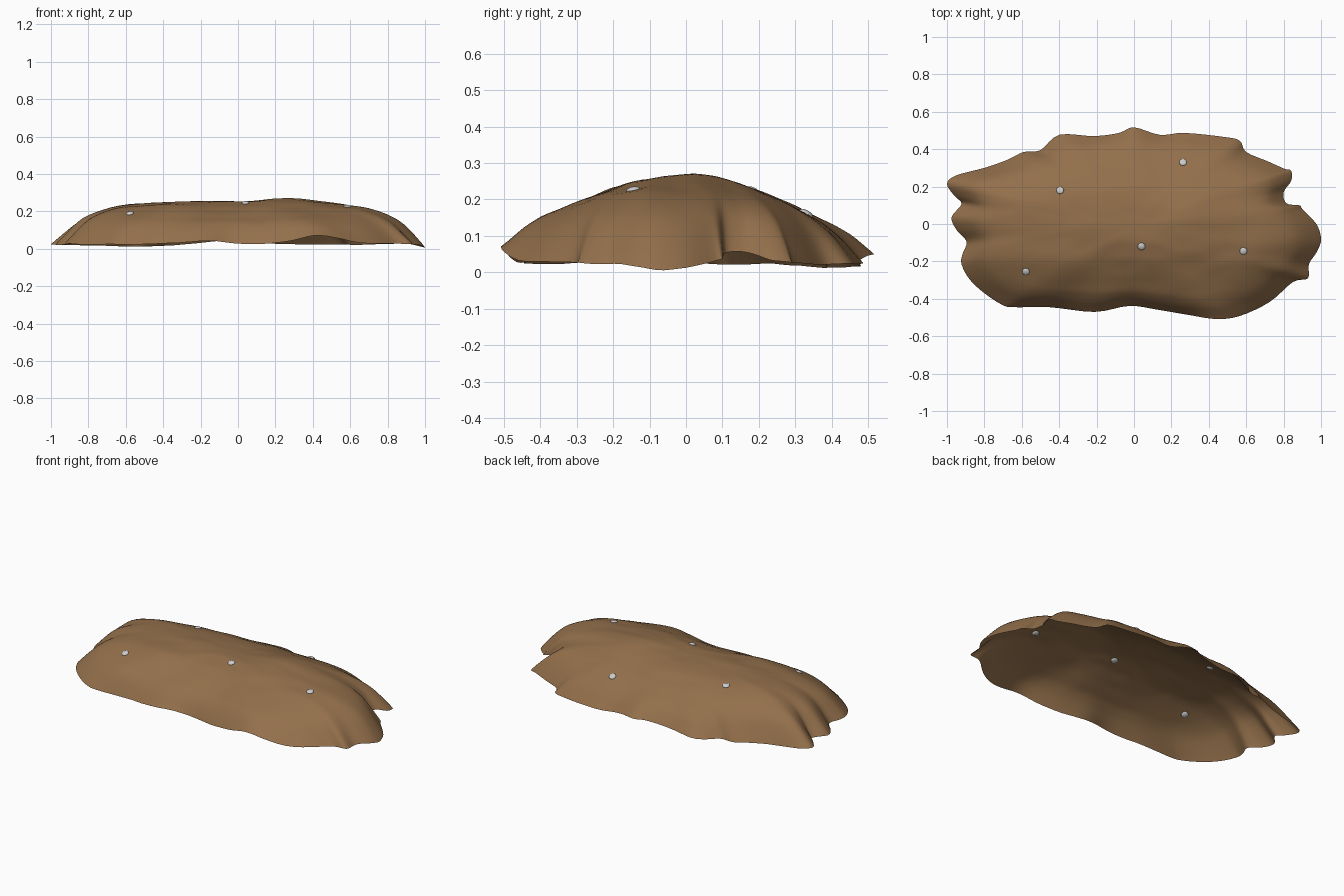
import bpy, bmesh
from math import exp
from mathutils import Vector, noise
from mathutils.bvhtree import BVHTree

if "Cube" in bpy.data.objects:
    bpy.data.objects.remove(bpy.data.objects["Cube"])

# Ragged outline seen from above, counterclockwise
OUTLINE = [(1, -.08), (.975, 0), (.90, .08), (.885, .10), (.815, .11), (.80, .17), (.84, .23), (.84, .285),
           (.805, .295), (.715, .335), (.60, .385), (.565, .445), (.485, .465), (.27, .487), (.137, .477),
           (0, .517), (-.08, .487), (-.215, .47), (-.40, .477), (-.50, .395), (-.59, .385), (-.68, .342),
           (-.80, .30), (-.95, .26), (-1, .215), (-.96, .15), (-.922, .107), (-.975, .037), (-.95, -.03),
           (-.895, -.095), (-.917, -.16), (-.922, -.215), (-.88, -.295), (-.80, -.37), (-.703, -.433),
           (-.64, -.445), (-.45, -.445), (-.21, -.47), (-.024, -.438), (.136, -.46), (.297, -.487),
           (.44, -.508), (.565, -.492), (.725, -.417), (.85, -.31), (.93, -.29), (.935, -.215), (.98, -.145)]
# Height from centre to rim, along the length and across the width
LONG = [(0, .25), (.25, .256), (.45, .25), (.6, .24), (.7, .228), (.8, .198), (.88, .16), (.94, .1), (1, .03)]
CROSS = [(0, .25), (.2, .25), (.4, .226), (.6, .188), (.8, .135), (.9, .092), (1, .03)]
# Local rises and dips of the rim and of the top: x, y, amount, radius
RIM = [(.44, -.5, .045, .16), (0, .517, .02, .15), (.81, .14, .03, .08), (1, -.05, -.022, .12),
       (-.15, -.46, .015, .12), (-.5, .4, -.008, .3), (.5, .46, -.008, .2), (-.7, .33, -.008, .2)]
TOP = [(.27, 0, .012, .2), (.25, .35, -.012, .2), (-.35, -.21, .009, .09), (.1, -.3, -.01, .09),
       (.33, .16, .006, .12), (-.9, .11, -.03, .06), (.78, .17, -.02, .06)]


def lerp_table(table, t):
    for (a, u), (b, v) in zip(table, table[1:]):
        if t <= b:
            return u + (v - u) * (t - a) / (b - a)
    return table[-1][1]


def bumps(table, x, y):
    return sum(a * exp(-((x - cx) ** 2 + (y - cy) ** 2) / r ** 2) for cx, cy, a, r in table)


def resample(points, n):
    """Smooth closed curve through the points."""
    out, m = [], len(points)
    for i in range(m):
        p = [Vector(points[(i + k) % m]) for k in (-1, 0, 1, 2)]
        for s in range(n):
            t = s / n
            out.append(.5 * (2 * p[1] + (p[2] - p[0]) * t + (2 * p[0] - 5 * p[1] + 4 * p[2] - p[3]) * t * t
                             + (3 * p[1] - p[0] - 3 * p[2] + p[3]) * t ** 3))
    return out


def smooth(points, times):
    for _ in range(times):
        points = [(points[i - 1] + points[i] + points[(i + 1) % len(points)]) / 3 for i in range(len(points))]
    return points


rim = resample(OUTLINE, 4)
calm = smooth(rim, 40)
COUNT, RINGS = len(rim), 30


def sheet_point(i, t):
    k = t ** 5
    p = (calm[i] * (1 - k) + rim[i] * k) * t
    w = calm[i].x ** 2 / (calm[i].x ** 2 + 4 * calm[i].y ** 2)
    z = w * lerp_table(LONG, t) + (1 - w) * lerp_table(CROSS, t)
    z += (bumps(RIM, *rim[i]) - .003) * t ** 6 + bumps(TOP, *p) * (1 - t ** 8)
    z += .008 * noise.noise((p.x * 3.5, p.y * 8, 1.7)) + .003 * noise.noise((p.x * 9, p.y * 16, 4.2))
    return Vector((p.x, p.y, max(z, 0)))


# Thin draped hide, open underneath
bm = bmesh.new()
centre = bm.verts.new(sheet_point(0, 0))
rings = [[bm.verts.new(sheet_point(i, 1 - (1 - j / RINGS) ** 1.25)) for i in range(COUNT)]
         for j in range(1, RINGS + 1)]
for i in range(COUNT):
    n = (i + 1) % COUNT
    bm.faces.new((centre, rings[0][i], rings[0][n]))
    for a, b in zip(rings, rings[1:]):
        bm.faces.new((a[i], b[i], b[n], a[n]))
for _ in range(2):
    bmesh.ops.smooth_vert(bm, verts=[v for v in bm.verts if not v.is_boundary], factor=.5,
                          use_axis_x=False, use_axis_y=False, use_axis_z=True)
bm.normal_update()
tree = BVHTree.FromBMesh(bm)
mesh = bpy.data.meshes.new("hide_sheet")
bm.to_mesh(mesh)
bm.free()
mesh.shade_smooth()
brown = bpy.data.materials.new("brown_hide")
brown.diffuse_color = (.29, .16, .07, 1)
brown.use_nodes = True
brown.node_tree.nodes["Principled BSDF"].inputs["Base Color"].default_value = brown.diffuse_color
mesh.materials.append(brown)
bpy.context.collection.objects.link(bpy.data.objects.new("hide_sheet", mesh))

# Flattened studs set through the sheet
for n, (x, y) in enumerate([(-.395, .18), (.262, .33), (.04, -.12), (.585, -.145), (-.578, -.255)]):
    hit, normal, _, _ = tree.ray_cast(Vector((x, y, 1)), Vector((0, 0, -1)))
    bpy.ops.mesh.primitive_uv_sphere_add(segments=16, ring_count=10, radius=.02, location=hit)
    stud = bpy.context.object
    stud.name = f"stud_{n + 1}"
    stud.scale.z = .45
    stud.rotation_euler = normal.to_track_quat('Z', 'Y').to_euler()
    bpy.ops.object.shade_smooth()
